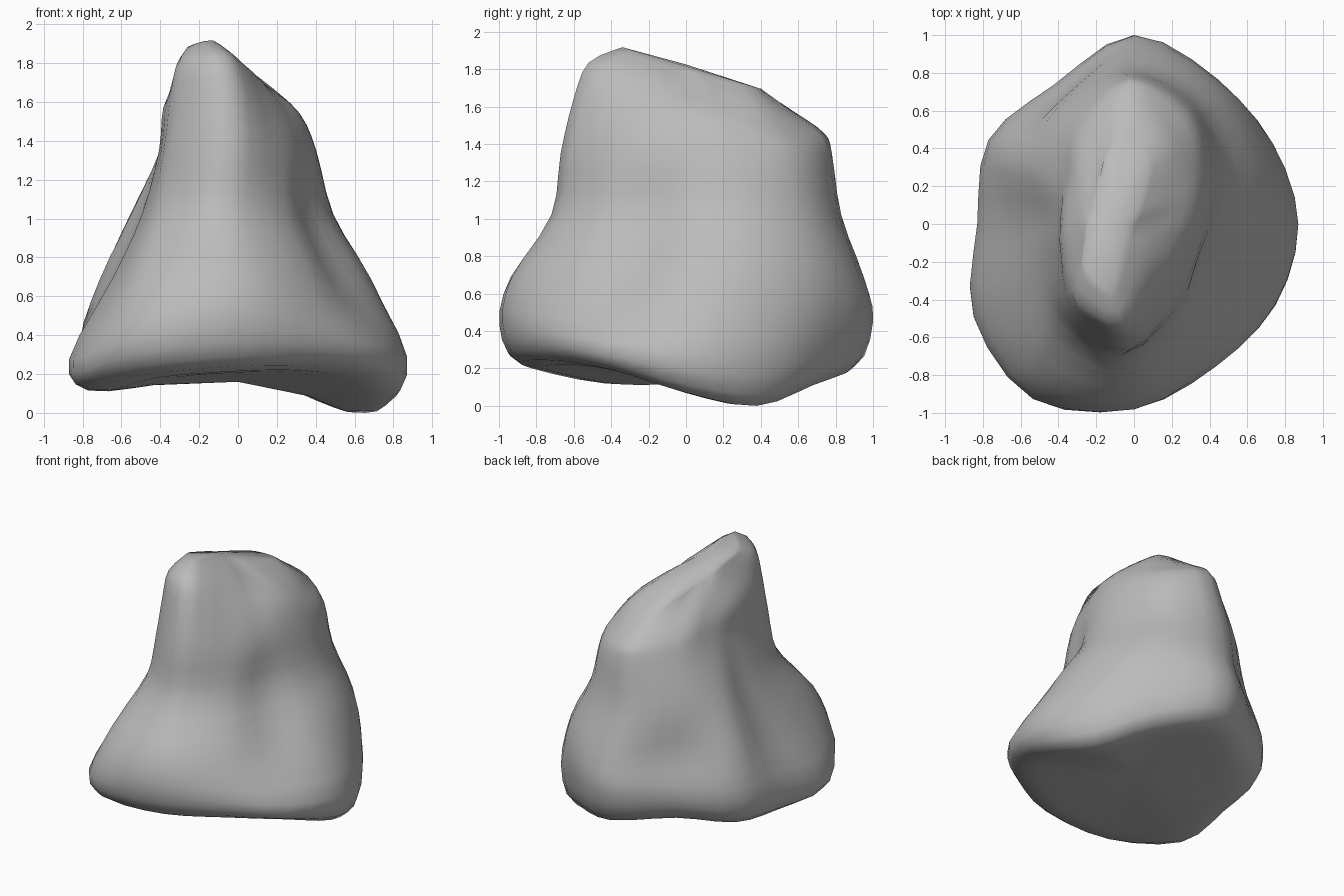
import bpy
import bmesh
from math import cos, sin, tau
from mathutils import Vector

default_cube = bpy.data.objects.get("Cube")
if default_cube:
    bpy.data.objects.remove(default_cube, do_unlink=True)

DIRECTIONS = 12   # spokes per section, counter-clockwise from +x
SPOKE_STEPS = 3   # interpolated faces between two spokes
LEVEL_STEPS = 3   # interpolated faces between two sections


def section(centre, height, radii, slope=0.0):
    """Closed contour from spoke radii in hundredths; height is one number or one per spoke."""
    ring = []
    for i, radius in enumerate(radii):
        angle = tau * i / DIRECTIONS
        x = centre[0] + radius / 100 * cos(angle)
        y = centre[1] + radius / 100 * sin(angle)
        z = height[i] / 100 if isinstance(height, list) else height + slope * y
        ring.append(Vector((x, y, z)))
    return ring


def spline(a, b, c, d, t):
    """Smooth curve through b and c."""
    return 0.5 * (2 * b + (c - a) * t + (2 * a - 5 * b + 4 * c - d) * t ** 2
                  + (3 * b - a - 3 * c + d) * t ** 3)


def refine_ring(ring):
    count = len(ring)
    return [spline(ring[i - 1], ring[i], ring[(i + 1) % count], ring[(i + 2) % count], s / SPOKE_STEPS)
            for i in range(count) for s in range(SPOKE_STEPS)]


def refine_levels(rings):
    last = len(rings) - 1
    result = []
    for i in range(last):
        group = (rings[max(i - 1, 0)], rings[i], rings[i + 1], rings[min(i + 2, last)])
        for s in range(LEVEL_STEPS):
            result.append([spline(*points, s / LEVEL_STEPS) for points in zip(*group)])
    return result + [rings[last]]


# Foot of the stone: broad outline, its uneven lower rim and the shallow underside
outline = [87, 85, 88, 100, 85, 89, 83, 98, 107, 98, 87, 86]
outline_height = [32, 31, 43, 48, 46, 41, 36, 30, 41, 47, 43, 37]
rim_height = [10, 3, 14, 23, 26, 21, 16, 15, 23, 27, 27, 22]
origin = (0, 0)
foot = section(origin, outline_height, outline)
rim = section(origin, rim_height, [r * 0.89 for r in outline])
underside = section(origin, [(h + 20) / 2 for h in rim_height], [r * 0.5 for r in outline])

# Body narrowing to a sloping crest that runs from front to back
lower_body = section(origin, 0.72, [67, 75, 86, 95, 78, 81, 65, 73, 95, 93, 75, 59])
waist = section((-0.07, 0.05), 1.05, [54, 63, 74, 78, 66, 56, 43, 48, 66, 77, 63, 49])
neck = section((-0.03, 0.05), 1.38, [42, 49, 64, 73, 57, 42, 37, 43, 62, 72, 52, 42])
shoulder = section((-0.03, 0.03), 1.59, [33, 40, 54, 71, 50, 36, 35, 40, 56, 63, 39, 31], -0.14)
brow = section((-0.06, 0.02), 1.74, [18, 27, 47, 56, 34, 26, 24, 28, 48, 54, 26, 18], -0.24)
crest = section((-0.13, 0), 1.845, [11, 17, 41, 38, 15, 10, 11, 14, 26, 34, 14, 10], -0.3)

rings = [underside, rim, foot, lower_body, waist, neck, shoulder, brow, crest]
rings = refine_levels([refine_ring(r) for r in rings])

# Skin the sections and close both ends with fans
bm = bmesh.new()
loops = [[bm.verts.new(p) for p in ring] for ring in rings]
count = len(loops[0])
for low, high in zip(loops, loops[1:]):
    for i in range(count):
        j = (i + 1) % count
        bm.faces.new((low[i], low[j], high[j], high[i]))
bottom = bm.verts.new((0, 0, 0.19))
top = bm.verts.new((-0.13, 0, 1.855))
for i in range(count):
    j = (i + 1) % count
    bm.faces.new((loops[0][j], loops[0][i], bottom))
    bm.faces.new((loops[-1][i], loops[-1][j], top))
bmesh.ops.recalc_face_normals(bm, faces=bm.faces)

# Rest the lowest point on the ground
lowest = min(v.co.z for v in bm.verts)
bmesh.ops.translate(bm, verts=bm.verts, vec=(0, 0, -lowest))

mesh = bpy.data.meshes.new("boulder")
bm.to_mesh(mesh)
bm.free()
boulder = bpy.data.objects.new("boulder", mesh)
bpy.context.collection.objects.link(boulder)
mesh.shade_smooth()

# Plain stone grey
stone = bpy.data.materials.new("stone grey")
stone.use_nodes = True
grey = (0.5, 0.5, 0.5, 1)
stone.diffuse_color = grey
stone.node_tree.nodes["Principled BSDF"].inputs["Base Color"].default_value = grey
mesh.materials.append(stone)
